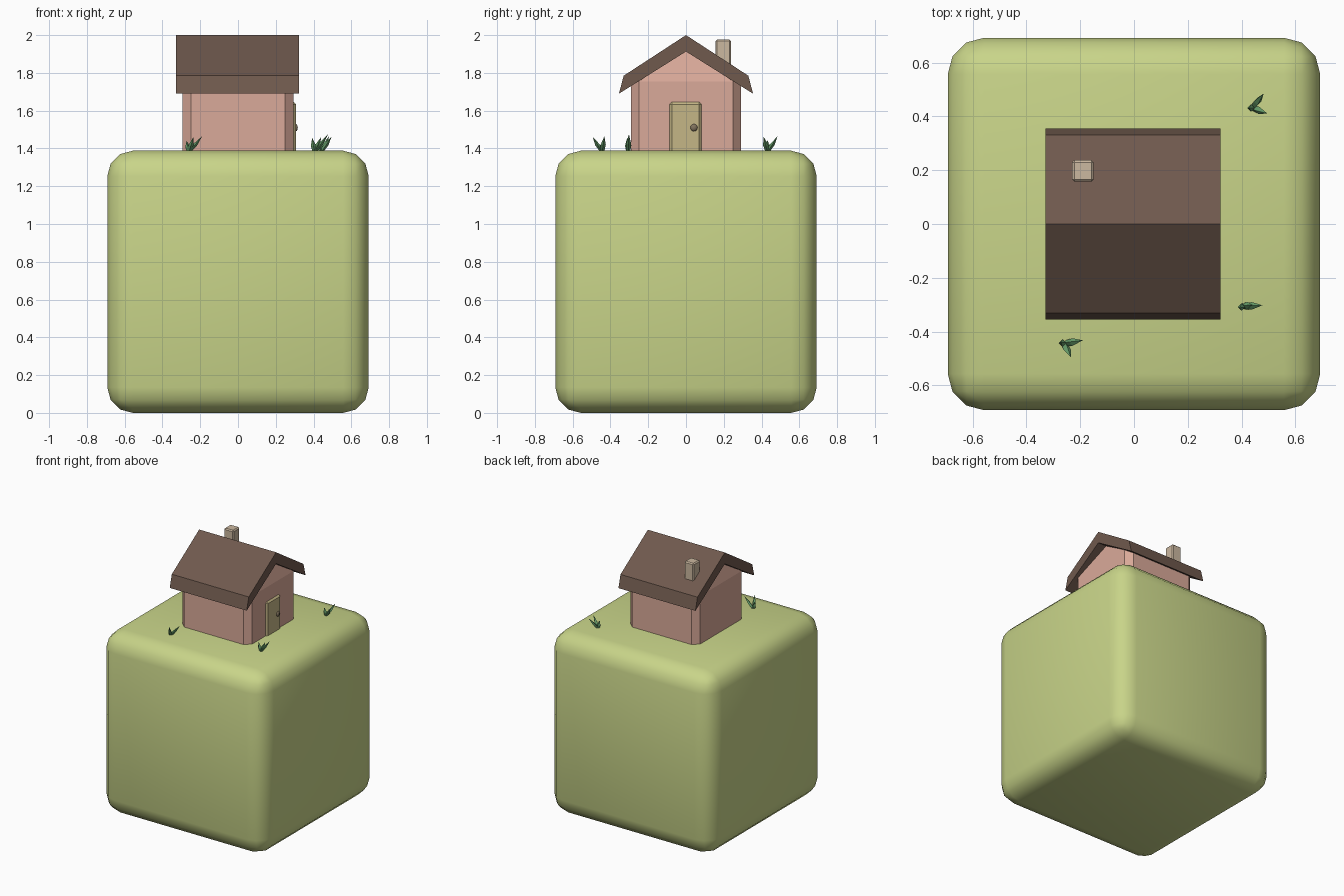
import bpy, bmesh
from math import cos, sin, pi
from mathutils import Vector

if "Cube" in bpy.data.objects:
    bpy.data.objects.remove(bpy.data.objects["Cube"])


def material(name, rgb):
    m = bpy.data.materials.new(name)
    m.diffuse_color = (*rgb, 1)
    m.use_nodes = True
    m.node_tree.nodes["Principled BSDF"].inputs["Base Color"].default_value = m.diffuse_color
    return m


GRASS = material("lawn_green", (0.58, 0.66, 0.25))
WALL = material("wall_pink", (0.70, 0.40, 0.32))
ROOF = material("roof_brown", (0.16, 0.10, 0.075))
DOOR = material("door_tan", (0.56, 0.47, 0.24))
KNOB = material("knob_brown", (0.22, 0.17, 0.11))
STONE = material("chimney_beige", (0.60, 0.48, 0.35))
BLADE = material("blade_green", (0.13, 0.33, 0.14))


def finish(bm, name, mat, smooth=False):
    bmesh.ops.recalc_face_normals(bm, faces=bm.faces)
    me = bpy.data.meshes.new(name)
    bm.to_mesh(me)
    bm.free()
    for p in me.polygons:
        p.use_smooth = smooth
    me.materials.append(mat)
    ob = bpy.data.objects.new(name, me)
    bpy.context.collection.objects.link(ob)
    return ob


def box(name, lo, hi, mat, bevel, segments=1, smooth=False):
    lo, hi = Vector(lo), Vector(hi)
    bm = bmesh.new()
    bmesh.ops.create_cube(bm, size=1)
    for v in bm.verts:
        v.co = (lo + hi) / 2 + v.co * (hi - lo)
    bmesh.ops.bevel(bm, geom=bm.edges[:], offset=bevel, segments=segments,
                    profile=0.5, affect='EDGES')
    return finish(bm, name, mat, smooth)


def add_hull(bm, points):
    verts = [bm.verts.new(p) for p in points]
    bmesh.ops.convex_hull(bm, input=verts)


# Rounded ground block
box("ground_block", (-0.692, -0.692, 0), (0.692, 0.692, 1.388), GRASS, 0.135, 3, True)

# House body: chamfered corners, rising to a slightly inset ridge
bm = bmesh.new()
pts = [(-0.25, 0, 1.92), (0.25, 0, 1.92)]
for sx in (-1, 1):
    for sy in (-1, 1):
        for z in (1.37, 1.755):
            pts += [(sx * 0.295, sy * 0.25, z), (sx * 0.25, sy * 0.292, z)]
add_hull(bm, pts)
bmesh.ops.dissolve_limit(bm, angle_limit=0.01, verts=bm.verts[:], edges=bm.edges[:])
finish(bm, "house_walls", WALL)

# Gabled roof: cross-section extruded along x
half = [(0.33, 1.785), (0.355, 1.69)]
profile = [(0, 2.0)] + half + [(0, 1.913)] + [(-y, z) for y, z in reversed(half)]
bm = bmesh.new()
face = bm.faces.new([bm.verts.new((-0.328, y, z)) for y, z in profile])
ext = bmesh.ops.extrude_face_region(bm, geom=[face])
bmesh.ops.translate(bm, vec=(0.65, 0, 0),
                    verts=[g for g in ext["geom"] if isinstance(g, bmesh.types.BMVert)])
finish(bm, "roof", ROOF)

# Chimney and door
box("chimney", (-0.23, 0.157, 1.78), (-0.15, 0.237, 1.977), STONE, 0.008)
box("door", (0.25, -0.097, 1.36), (0.307, 0.092, 1.655), DOOR, 0.022)

# Door knob
bm = bmesh.new()
bmesh.ops.create_uvsphere(bm, u_segments=10, v_segments=6, radius=0.02)
for v in bm.verts:
    v.co = Vector((v.co.x * 0.6 + 0.305, v.co.y + 0.042, v.co.z + 1.51))
finish(bm, "door_knob", KNOB, True)


# Grass tufts: leaning four-sided blades, widest below the middle
def tuft(name, x, y, tips):
    bm = bmesh.new()
    for tip in tips:
        base, tip = Vector((x, y, 1.38)), Vector((x + tip[0], y + tip[1], tip[2]))
        pts = [tip]
        for t, r in ((0, 0.010), (0.45, 0.014)):
            c = base.lerp(tip, t)
            pts += [c + Vector((r * cos(a * pi / 2), r * sin(a * pi / 2), 0)) for a in range(4)]
        add_hull(bm, pts)
    finish(bm, name, BLADE)


tuft("grass_front", -0.26, -0.444,
     [(0.07, 0.012, 1.465), (0.025, -0.05, 1.462), (-0.012, 0.005, 1.44)])
tuft("grass_right", 0.405, -0.306,
     [(0.072, 0.004, 1.475), (0.035, 0.006, 1.46), (-0.012, -0.006, 1.455)])
tuft("grass_back", 0.44, 0.431,
     [(0.042, 0.054, 1.465), (0.055, -0.02, 1.462), (-0.012, 0.0, 1.445)])
